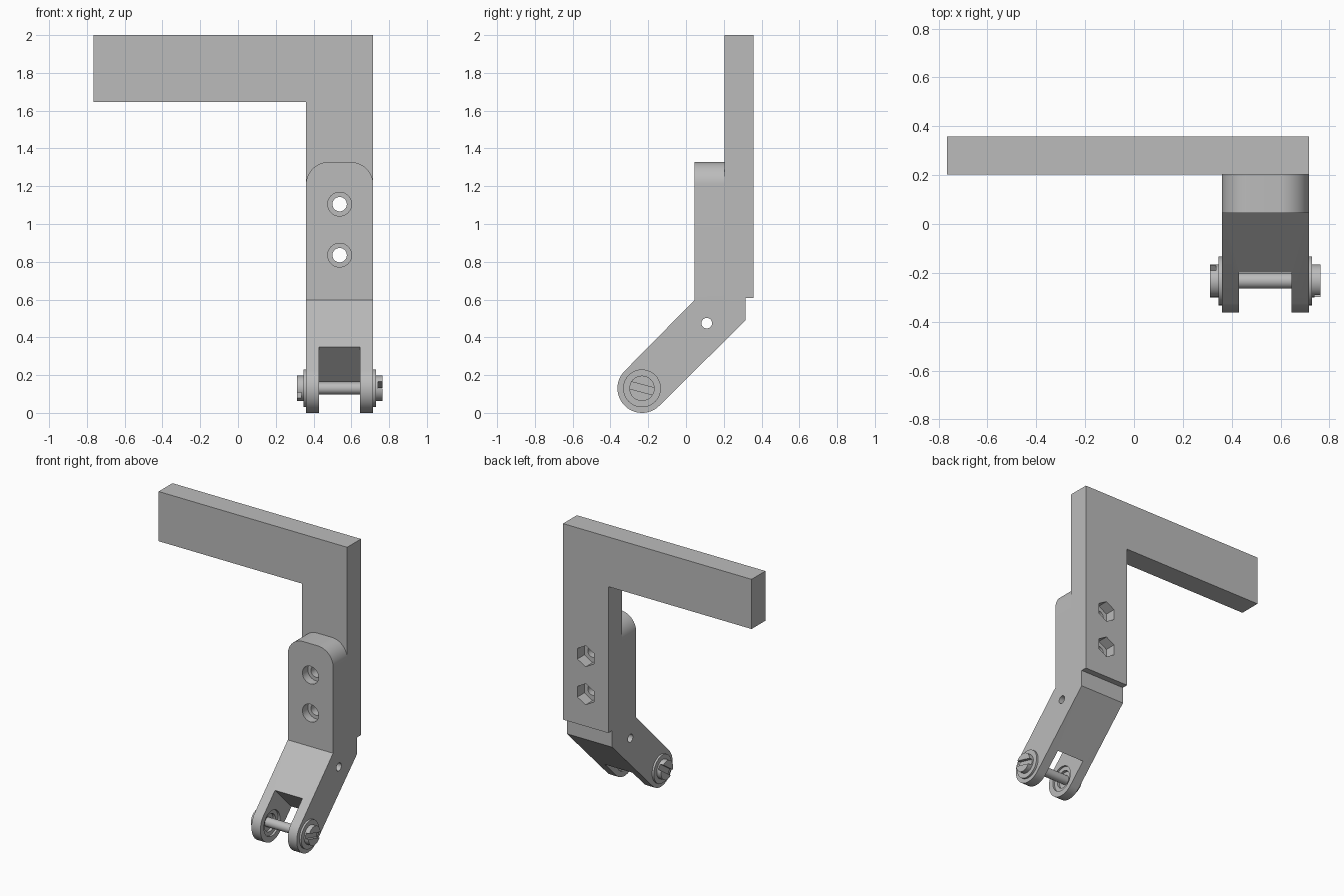
import bpy, bmesh, math
from mathutils import Matrix, Vector

cube = bpy.data.objects.get("Cube")
if cube:
    bpy.data.objects.remove(cube, do_unlink=True)

grey = bpy.data.materials.new("plain_grey")
grey.use_nodes = True
colour = (0.5, 0.5, 0.5, 1)
grey.diffuse_color = colour
grey.node_tree.nodes["Principled BSDF"].inputs["Base Color"].default_value = colour

PIN_Y, PIN_Z, MID_X = -0.233, 0.13, 0.538
HALF = 0.178          # half width of the arm
SLOT = 0.108          # half width of the fork slot


def prism(name, points, axis, lo, hi, bevel_top=0):
    """Extrude a profile: (x, z) along y, or (y, z) along x."""
    bm = bmesh.new()

    def place(p, d):
        return (d, p[0], p[1]) if axis == "x" else (p[0], d, p[1])

    face = bm.faces.new([bm.verts.new(place(p, lo)) for p in points])
    made = bmesh.ops.extrude_face_region(bm, geom=[face])["geom"]
    shift = place((0, 0), hi - lo)
    bmesh.ops.translate(bm, vec=shift, verts=[v for v in made if isinstance(v, bmesh.types.BMVert)])
    if bevel_top:
        top = max(v.co.z for v in bm.verts)
        edges = [e for e in bm.edges if all(v.co.z > top - 0.001 for v in e.verts)
                 and abs(e.verts[0].co.x - e.verts[1].co.x) < 0.001]
        bmesh.ops.bevel(bm, geom=edges, offset=bevel_top, segments=14, profile=0.5, affect="EDGES")
    bmesh.ops.recalc_face_normals(bm, faces=bm.faces)
    mesh = bpy.data.meshes.new(name)
    bm.to_mesh(mesh)
    bm.free()
    mesh.materials.append(grey)
    obj = bpy.data.objects.new(name, mesh)
    bpy.context.collection.objects.link(obj)
    return obj


def arc(cx, cz, r, start=0, end=360, n=40):
    full = end - start == 360
    angles = [math.radians(start + (end - start) * i / (n if full else n - 1)) for i in range(n)]
    return [(cx + r * math.cos(a), cz + r * math.sin(a)) for a in angles]


def rod(name, axis, a, z, r, lo, hi, n=40, turn=0):
    return prism(name, arc(a, z, r, turn, turn + 360, n), axis, lo, hi)


def bar(name, cy, cz, length, width, angle, lo, hi):
    """Rectangular block lying along x with its yz section turned by an angle."""
    rot = Matrix.Rotation(math.radians(angle), 2)
    corners = [(-1, -1), (1, -1), (1, 1), (-1, 1)]
    pts = [Vector((cy, cz)) + rot @ Vector((s * length / 2, t * width / 2)) for s, t in corners]
    return prism(name, [tuple(p) for p in pts], "x", lo, hi)


def cut(obj, cutters):
    bpy.context.view_layer.objects.active = obj
    for c in cutters:
        c.hide_render = True
        mod = obj.modifiers.new("cut", "BOOLEAN")
        mod.operation, mod.solver, mod.object = "DIFFERENCE", "EXACT", c
        bpy.ops.object.modifier_apply(modifier=mod.name)
        bpy.data.objects.remove(c, do_unlink=True)


def smooth(obj):
    bpy.ops.object.select_all(action="DESELECT")
    obj.select_set(True)
    bpy.context.view_layer.objects.active = obj
    bpy.ops.object.shade_smooth_by_angle(angle=math.radians(30))


BOLT_HEIGHTS = (1.105, 0.835)

# L-shaped bracket with bolt holes and hexagonal nut pockets
bracket = prism("bracket", [(-0.766, 1.647), (0.36, 1.647), (0.36, 0.607), (0.716, 0.607),
                            (0.716, 2.0), (-0.766, 2.0)], "y", 0.203, 0.358)
for z in BOLT_HEIGHTS:
    cut(bracket, [rod("bolt_hole", "y", MID_X, z, 0.038, 0.1, 0.5),
                  rod("nut_pocket", "y", MID_X, z, 0.075, 0.28, 0.5, 6, 30)])

# Bent arm with a rounded foot and rounded top corners
foot = arc(PIN_Y, PIN_Z, 0.13, 135, 315, 24)
arm = prism("arm", foot + [(0.315, 0.49), (0.315, 0.607), (0.203, 0.607), (0.203, 1.328),
                           (0.045, 1.328), (0.045, 0.597)],
            "x", MID_X - HALF, MID_X + HALF, bevel_top=0.12)
for z in BOLT_HEIGHTS:
    cut(arm, [rod("bolt_hole", "y", MID_X, z, 0.038, -0.1, 0.4),
              rod("counterbore", "y", MID_X, z, 0.063, -0.1, 0.105)])
cut(arm, [rod("cross_hole", "x", 0.11, 0.475, 0.028, 0.2, 0.9),
          bar("fork_slot", PIN_Y - 0.085, PIN_Z - 0.085, 0.6, 0.5, 45, MID_X - SLOT, MID_X + SLOT)])

# Recesses around the pin on the inner faces of the fork
cut(arm, [rod("recess", "x", PIN_Y, PIN_Z, 0.09, MID_X - SLOT - 0.015, MID_X + SLOT + 0.015),
          rod("deep_recess", "x", PIN_Y, PIN_Z, 0.062, MID_X - SLOT - 0.035, MID_X + SLOT + 0.035)])

# Pin, washers and slotted heads
pin = rod("pin", "x", PIN_Y, PIN_Z, 0.032, MID_X - HALF, MID_X + HALF)
parts = [bracket, arm, pin]
for side, label, tilt in ((1, "left", -15), (-1, "right", 35)):
    def span(a, b):
        return sorted((MID_X + side * a, MID_X + side * b))
    washer = rod(label + "_washer", "x", PIN_Y, PIN_Z, 0.1, *span(HALF - 0.005, HALF + 0.014))
    head = rod(label + "_pin_head", "x", PIN_Y, PIN_Z, 0.067, *span(HALF, HALF + 0.048))
    cut(head, [bar("driver_slot", PIN_Y, PIN_Z, 0.3, 0.038, tilt, *span(HALF + 0.024, HALF + 0.1))])
    parts += [washer, head]

for part in parts:
    smooth(part)

# Centre the assembly on the origin and keep it resting on the ground
for part in parts:
    part.data.update()
